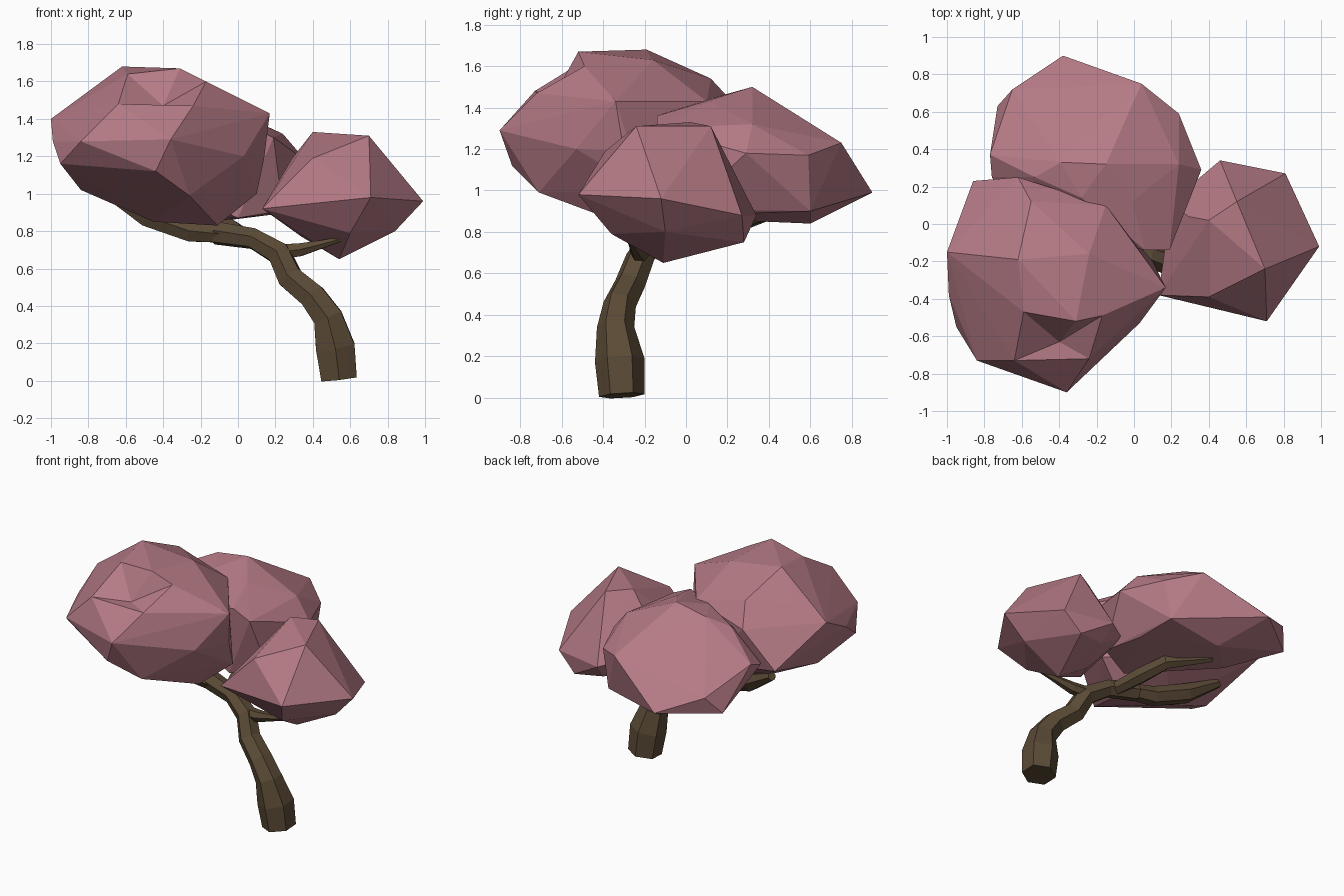
import bpy
import bmesh
import math
from mathutils import Vector

cube = bpy.data.objects.get("Cube")
if cube:
    bpy.data.objects.remove(cube, do_unlink=True)


def make_material(name, colour):
    material = bpy.data.materials.new(name)
    material.use_nodes = True
    material.diffuse_color = colour
    shader = next(n for n in material.node_tree.nodes if n.type == "BSDF_PRINCIPLED")
    shader.inputs["Base Color"].default_value = colour
    shader.inputs["Roughness"].default_value = 0.9
    return material


blossom = make_material("dusty pink blossom", (0.46, 0.195, 0.235, 1))
bark = make_material("brown bark", (0.105, 0.07, 0.037, 1))


def finish(name, bm, material):
    bmesh.ops.recalc_face_normals(bm, faces=bm.faces)
    mesh = bpy.data.meshes.new(name)
    bm.to_mesh(mesh)
    bm.free()
    mesh.materials.append(material)
    obj = bpy.data.objects.new(name, mesh)
    bpy.context.scene.collection.objects.link(obj)
    return obj


def foliage(name, points, dent=None, rim=0.0):
    """Faceted clump wrapped around a few corner points, with an optional dent."""
    bm = bmesh.new()
    for point in points:
        bm.verts.new(point)
    hull = bmesh.ops.convex_hull(bm, input=bm.verts)
    unused = set(hull["geom_interior"]) | set(hull["geom_unused"])
    loose = [g for g in unused if isinstance(g, bmesh.types.BMVert)]
    bmesh.ops.delete(bm, geom=loose, context="VERTS")
    if dent:
        # Merge the faces inside the rim, then sink their middle to the dent
        target = Vector(dent)
        inside = [f for f in bm.faces
                  if all((v.co - target).length < rim for v in f.verts)]
        merged = bmesh.ops.dissolve_faces(bm, faces=inside)["region"]
        poked = bmesh.ops.poke(bm, faces=merged)
        for vert in poked["verts"]:
            vert.co = target
    return finish(name, bm, blossom)


def limb(name, path, sides=6):
    """Tapering faceted tube; each path entry is a centre and a radius."""
    bm = bmesh.new()
    centres = [Vector(p[:3]) for p in path]
    last = len(path) - 1
    rings = []
    side = Vector((0, 1, 0))
    for i, centre in enumerate(centres):
        along = (centres[min(i + 1, last)] - centres[max(i - 1, 0)]).normalized()
        side = (side - along * side.dot(along)).normalized()
        other = along.cross(side)
        ring = []
        for k in range(sides):
            angle = math.tau * k / sides
            offset = side * math.cos(angle) + other * math.sin(angle)
            ring.append(bm.verts.new(centre + offset * path[i][3]))
        rings.append(ring)
    for low, high in zip(rings, rings[1:]):
        for k in range(sides):
            n = (k + 1) % sides
            bm.faces.new((low[k], low[n], high[n], high[k]))
    bm.faces.new(rings[0][::-1])
    bm.faces.new(rings[-1])
    return finish(name, bm, bark)


# Trunk and branches
limb("trunk", [
    (0.54, -0.31, 0.01, 0.11), (0.52, -0.32, 0.18, 0.12),
    (0.48, -0.34, 0.34, 0.09), (0.4, -0.32, 0.45, 0.08),
    (0.28, -0.27, 0.55, 0.075), (0.22, -0.22, 0.68, 0.07),
    (0.08, -0.17, 0.76, 0.06), (-0.12, -0.12, 0.79, 0.065)])
limb("side_branch", [
    (-0.04, -0.14, 0.78, 0.05), (-0.25, -0.11, 0.8, 0.065),
    (-0.48, -0.05, 0.88, 0.065), (-0.69, 0.02, 1, 0.03)])
limb("back_branch", [
    (0.04, -0.16, 0.76, 0.045), (-0.02, 0.05, 0.8, 0.055),
    (-0.08, 0.23, 0.84, 0.05), (-0.32, 0.4, 0.88, 0.025)])
limb("left_twig", [
    (0.22, -0.21, 0.69, 0.045), (0.33, -0.23, 0.7, 0.04),
    (0.45, -0.25, 0.73, 0.025), (0.6, -0.28, 0.77, 0.008)])

# Foliage clumps
foliage("front_foliage", [
    # crown
    (-0.62, -0.19, 1.68), (-0.24, -0.16, 1.63), (-0.59, -0.47, 1.64),
    (-0.31, -0.52, 1.67), (-0.17, -0.49, 1.6), (-0.64, -0.73, 1.48),
    (-0.24, -0.72, 1.47), (-0.8, -0.09, 1.5), (-0.55, 0.12, 1.54),
    # middle
    (-0.36, -0.9, 1.29), (0.17, -0.34, 1.43), (0.03, -0.53, 1.2),
    (-1, -0.15, 1.4), (-0.99, -0.38, 1.28), (-0.95, -0.55, 1.16),
    (-0.84, -0.73, 1.28), (-0.86, 0.23, 1.16), (-0.62, 0.25, 1.4),
    (-0.15, 0.1, 1.43), (0.14, -0.3, 1.19),
    # underside
    (-0.84, -0.28, 1.02), (-0.44, -0.84, 1.12), (-0.26, -0.71, 0.99),
    (-0.45, -0.2, 0.85), (-0.11, -0.28, 0.83), (0.1, -0.2, 1),
    (-0.2, 0.1, 1)], dent=(-0.4, -0.63, 1.47), rim=0.315)

foliage("back_foliage", [
    # crown
    (-0.39, 0.33, 1.46), (-0.15, 0.32, 1.5), (-0.53, 0.25, 1.4),
    (-0.28, 0.14, 1.45), (-0.01, 0.12, 1.43), (0.24, 0.32, 1.32),
    (0.06, -0.14, 1.36), (0.19, -0.14, 1.3),
    # middle
    (-0.38, 0.9, 0.99), (0.04, 0.75, 1.23), (0.24, 0.59, 1.17),
    (0.36, 0.29, 1.18), (-0.65, 0.72, 1.1), (-0.73, 0.63, 0.98),
    (-0.77, 0.37, 1.24), (-0.76, 0.25, 1.19), (-0.6, 0, 1.15),
    # underside
    (0.19, 0.6, 0.9), (-0.2, 0.6, 0.84), (0.2, 0.3, 0.89),
    (-0.5, 0.3, 0.92), (0, -0.1, 0.87), (0.24, 0, 0.91)])

foliage("left_foliage", [
    # crown
    (0.4, 0.02, 1.33), (0.55, 0.12, 1.31), (0.7, -0.24, 1.31),
    (0.4, -0.39, 1.19), (0.29, 0.04, 1.19),
    # middle
    (0.99, -0.12, 0.96), (0.71, -0.52, 0.98), (0.13, -0.38, 0.92),
    (0.46, 0.34, 0.88), (0.2, 0.12, 0.96), (0.81, 0.27, 0.88),
    # underside
    (0.68, 0.28, 0.75), (0.48, 0.24, 0.77), (0.84, -0.1, 0.8),
    (0.54, -0.11, 0.65), (0.6, -0.36, 0.79), (0.34, -0.06, 0.77)])
